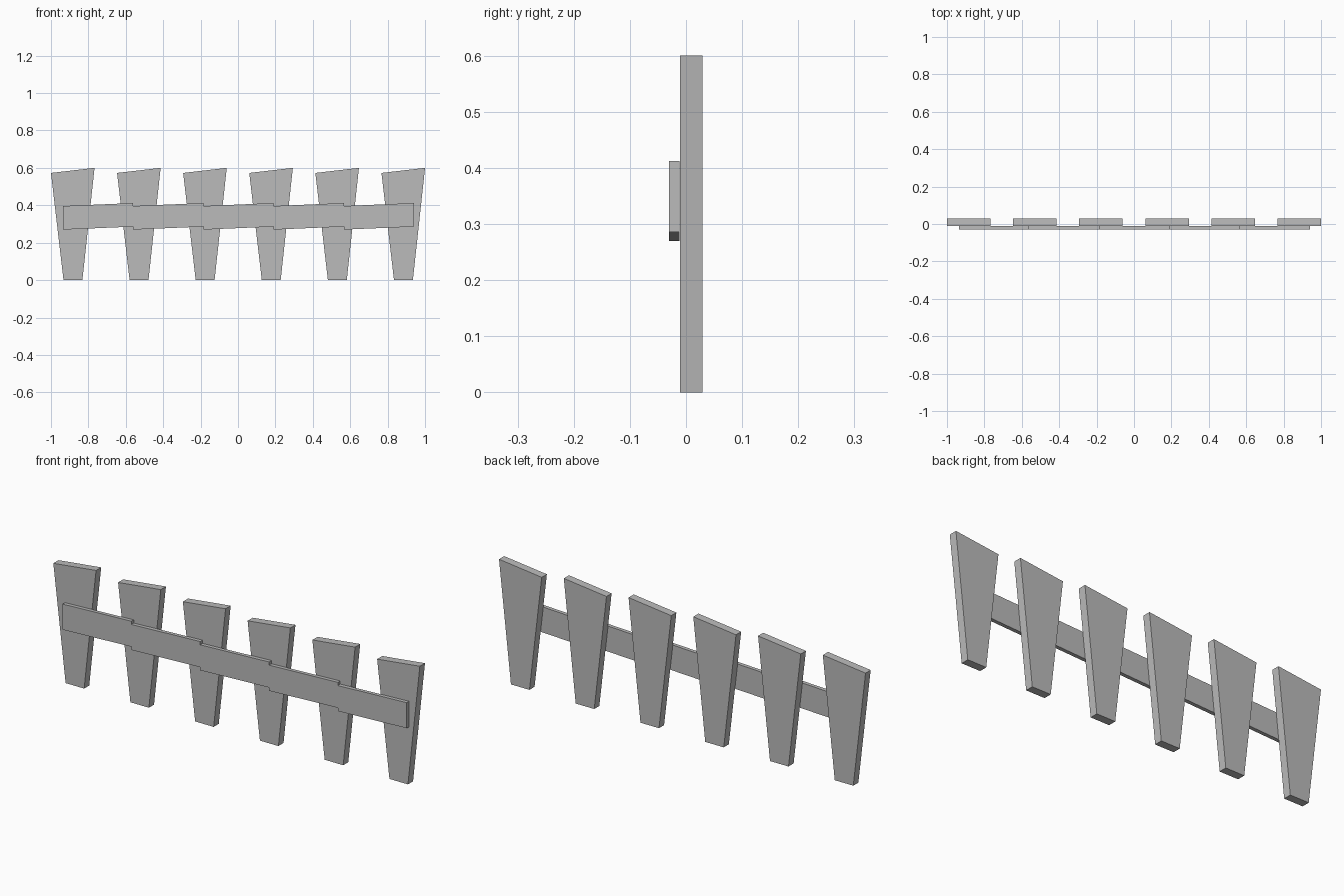
import bpy

cube = bpy.data.objects.get("Cube")
if cube:
    bpy.data.objects.remove(cube)

grey = bpy.data.materials.new("plain_grey")
grey.use_nodes = True
colour = (0.5, 0.5, 0.5, 1)
grey.diffuse_color = colour
grey.node_tree.nodes["Principled BSDF"].inputs["Base Color"].default_value = colour


def board(name, outline, y_front, y_back, x):
    """Extrude a four-cornered (x, z) outline from front to back."""
    n = len(outline)
    verts = [(px, y, pz) for y in (y_front, y_back) for px, pz in outline]
    faces = [tuple(range(n)), tuple(reversed(range(n, 2 * n)))]
    faces += [(i, i + n, (i + 1) % n + n, (i + 1) % n) for i in range(n)]
    mesh = bpy.data.meshes.new(name)
    mesh.from_pydata(verts, [], faces)
    mesh.materials.append(grey)
    obj = bpy.data.objects.new(name, mesh)
    obj.location.x = x
    bpy.context.collection.objects.link(obj)


# Tapered pickets with slanted tops
picket = [(0.067, 0), (0.168, 0), (0.233, 0.6), (0, 0.573)]
for i in range(6):
    board(f"picket_{i + 1}", picket, -0.011, 0.029, -1 + i * 0.3534)

# Slightly tilted rail pieces, stepping where they meet
length = 0.3755
rail = [(0, 0.27), (length, 0.286), (length, 0.412), (0, 0.396)]
for i in range(5):
    board(f"rail_{i + 1}", rail, -0.03, -0.0115, -0.936 + i * length)
